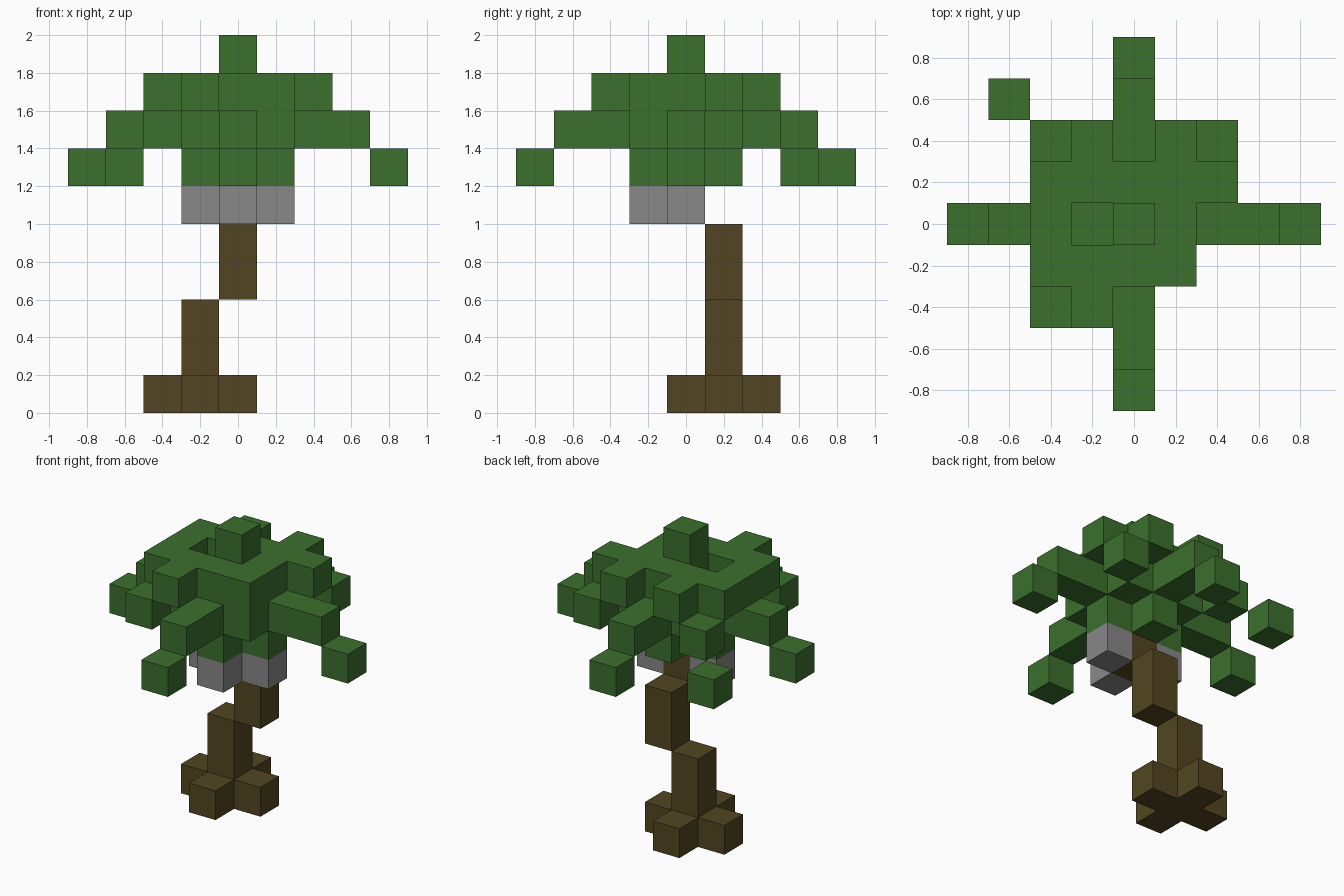
import bpy, bmesh
from mathutils import Matrix, Vector

if "Cube" in bpy.data.objects:
    bpy.data.objects.remove(bpy.data.objects["Cube"])

S = 0.2  # edge of one block


def material(name, rgb):
    m = bpy.data.materials.new(name)
    m.diffuse_color = (*rgb, 1)
    m.use_nodes = True
    m.node_tree.nodes["Principled BSDF"].inputs["Base Color"].default_value = m.diffuse_color
    return m


GREEN = material("leaf green", (0.044, 0.162, 0.026))
BROWN = material("bark brown", (0.084, 0.060, 0.015))
GRAY = material("nut gray", (0.246, 0.246, 0.246))


def box(x0, x1, y0, y1, z0, z1):
    """All block cells in an inclusive index range."""
    return {(x, y, z) for x in range(x0, x1 + 1)
            for y in range(y0, y1 + 1) for z in range(z0, z1 + 1)}


def cross(cx, cy, z):
    return box(cx - 1, cx + 1, cy, cy, z, z) | box(cx, cx, cy - 1, cy + 1, z, z)


# Crooked trunk with spread roots
roots = cross(-1, 1, 0)
trunk = box(-1, -1, 1, 1, 1, 2) | box(0, 0, 1, 1, 3, 4) | {(0, 0, 5)}

# Nuts around the trunk top
nuts = {(-1, 0, 5), (1, 0, 5), (0, -1, 5)}

# Crown: core, upper layer with one gap, and the top block
crown = cross(0, 0, 6) | box(-1, 1, -1, 1, 7, 8) | box(-2, -2, -1, 1, 8, 8)
crown -= {(-1, 0, 8)}
crown |= {(0, 0, 9), (-1, 2, 8), (1, 2, 8), (2, 1, 8), (-1, -2, 8)}

# Drooping fronds: four straight ones and the diagonal ones
fronds = set()
for dx, dy in ((1, 0), (-1, 0), (0, 1), (0, -1)):
    fronds |= {(2 * dx, 2 * dy, 7), (3 * dx, 3 * dy, 7), (4 * dx, 4 * dy, 6)}
fronds |= {(2, 2, 7), (-2, -2, 7), (-2, 2, 7), (-3, 3, 6)}

solid = roots | trunk | nuts | crown | fronds


def build(name, cells, mat):
    """Mesh of the cells' blocks without faces hidden between blocks."""
    bm = bmesh.new()
    for c in sorted(cells):
        pos = Vector((c[0] * S, c[1] * S, (c[2] + 0.5) * S))
        verts = bmesh.ops.create_cube(bm, size=S, matrix=Matrix.Translation(pos))["verts"]
        hidden = []
        for f in {f for v in verts for f in v.link_faces}:
            f.normal_update()
            if tuple(c[i] + round(f.normal[i]) for i in range(3)) in solid:
                hidden.append(f)
        bmesh.ops.delete(bm, geom=hidden, context='FACES')
    bmesh.ops.remove_doubles(bm, verts=bm.verts, dist=0.001)
    me = bpy.data.meshes.new(name)
    bm.to_mesh(me)
    bm.free()
    me.materials.append(mat)
    bpy.context.collection.objects.link(bpy.data.objects.new(name, me))


build("roots", roots, BROWN)
build("trunk", trunk, BROWN)
build("nuts", nuts, GRAY)
build("crown", crown, GREEN)
build("fronds", fronds, GREEN)
